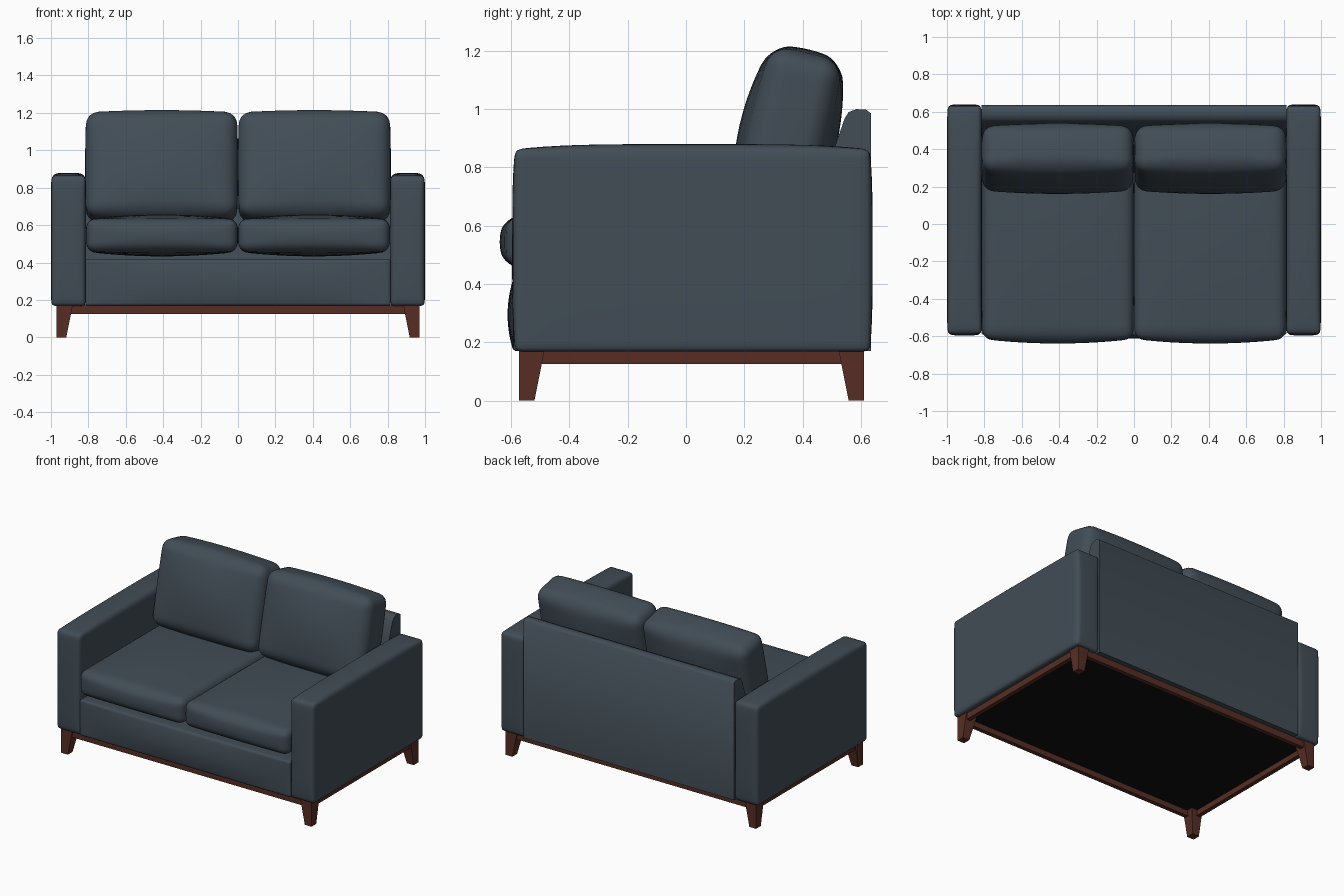
import bpy, bmesh, math
from mathutils import Vector, Matrix

if "Cube" in bpy.data.objects:
    bpy.data.objects.remove(bpy.data.objects["Cube"])


def material(name, rgb):
    m = bpy.data.materials.new(name)
    m.diffuse_color = (*rgb, 1)
    m.use_nodes = True
    m.node_tree.nodes["Principled BSDF"].inputs["Base Color"].default_value = m.diffuse_color
    return m


FABRIC = material("slate fabric", (0.054, 0.074, 0.093))
WOOD = material("red brown wood", (0.095, 0.027, 0.018))
LINING = material("black lining", (0.005, 0.005, 0.005))


def finish(bm, name, mat, angle=40):
    bmesh.ops.recalc_face_normals(bm, faces=bm.faces)
    me = bpy.data.meshes.new(name)
    bm.to_mesh(me)
    bm.free()
    me.materials.append(mat)
    ob = bpy.data.objects.new(name, me)
    bpy.context.collection.objects.link(ob)
    bpy.ops.object.select_all(action='DESELECT')
    ob.select_set(True)
    bpy.context.view_layer.objects.active = ob
    bpy.ops.object.shade_smooth_by_angle(angle=math.radians(angle))
    return ob


def padded_box(name, centre, half, r, bulge, power=2, top_only=False, tilt=0, cuts=21):
    """Rounded box whose faces swell outward by bulge along each axis."""
    bm = bmesh.new()
    bmesh.ops.create_cube(bm, size=2)
    bmesh.ops.subdivide_edges(bm, edges=bm.edges[:], cuts=cuts, use_grid_fill=True)
    for v in bm.verts:
        # move grid lines towards the edges, then round the corners
        t = [math.sin(c * math.pi / 2) for c in v.co]
        p = Vector([t[i] * half[i] for i in range(3)])
        q = Vector([max(-half[i] + r, min(half[i] - r, p[i])) for i in range(3)])
        d = p - q
        p = q + d.normalized() * r if d.length > 1e-6 else p
        u = [min(1, abs(p[i] / half[i])) for i in range(3)]
        s = p.copy()
        for i in range(3):
            if top_only and i == 2 and p.z < 0:
                continue
            a, b = [j for j in range(3) if j != i]
            s[i] += bulge[i] * (p[i] / half[i]) * (1 - u[a] ** power) * (1 - u[b] ** power)
        v.co = s
    bmesh.ops.transform(bm, matrix=Matrix.Translation(centre) @ Matrix.Rotation(tilt, 4, 'X'),
                        verts=bm.verts)
    return finish(bm, name, FABRIC)


def box(name, lo, hi, mat):
    bm = bmesh.new()
    bmesh.ops.create_cube(bm, size=1)
    for v in bm.verts:
        v.co = [lo[i] if v.co[i] < 0 else hi[i] for i in range(3)]
    return finish(bm, name, mat)


for side, sx in (("left", -1), ("right", 1)):
    # arms, seat cushions and leaning back cushions
    padded_box(side + "_arm", (sx * 0.906, 0.022, 0.515), (0.0915, 0.608, 0.347), 0.022,
               (0.003, 0.010, 0.018), power=4, top_only=True)
    padded_box(side + "_seat_cushion", (sx * 0.4065, -0.11, 0.545), (0.404, 0.505, 0.088), 0.05,
               (0.002, 0.024, 0.024))
    padded_box(side + "_back_cushion", (sx * 0.4085, 0.35, 0.91), (0.403, 0.125, 0.285), 0.065,
               (0.006, 0.045, 0.018), tilt=math.radians(-13))
    # legs: straight on the outside, tapered on the inside
    for end, y, sy in (("front", -0.572, -1), ("back", 0.61, 1)):
        bm = bmesh.new()
        bmesh.ops.create_cube(bm, size=2)
        for v in bm.verts:
            w = 0.052 if v.co.z < 0 else 0.087
            v.co = (sx * (0.97 - (w if v.co.x < 0 else 0)),
                    y - sy * (w if v.co.y < 0 else 0),
                    0 if v.co.z < 0 else 0.175)
        finish(bm, f"{end}_{side}_leg", WOOD)
    # side rail of the plinth
    xs = sorted((sx * 0.93, sx * 0.96))
    box(side + "_rail", (xs[0], -0.56, 0.125), (xs[1], 0.60, 0.175), WOOD)

for end, y0, y1 in (("front", -0.562, -0.532), ("back", 0.57, 0.60)):
    box(end + "_rail", (-0.95, y0, 0.125), (0.95, y1, 0.175), WOOD)

# upholstered base with a swollen front
padded_box("seat_base", (0, 0, 0.295), (0.816, 0.592, 0.125), 0.012, (0, 0.02, 0))

# back rest with a sloping front
profile = [(0.635, 0.17), (0.635, 0.985), (0.618, 0.998), (0.585, 1.0), (0.558, 0.99),
           (0.545, 0.97), (0.51, 0.87), (0.44, 0.42), (0.44, 0.17)]
bm = bmesh.new()
face = bm.faces.new([bm.verts.new((-0.816, y, z)) for y, z in profile])
new = bmesh.ops.extrude_face_region(bm, geom=[face])["geom"]
bmesh.ops.translate(bm, vec=(1.632, 0, 0), verts=[g for g in new if isinstance(g, bmesh.types.BMVert)])
finish(bm, "back_rest", FABRIC, 55)

# dark lining under the seat
box("underside_lining", (-0.94, -0.55, 0.163), (0.94, 0.59, 0.169), LINING)
